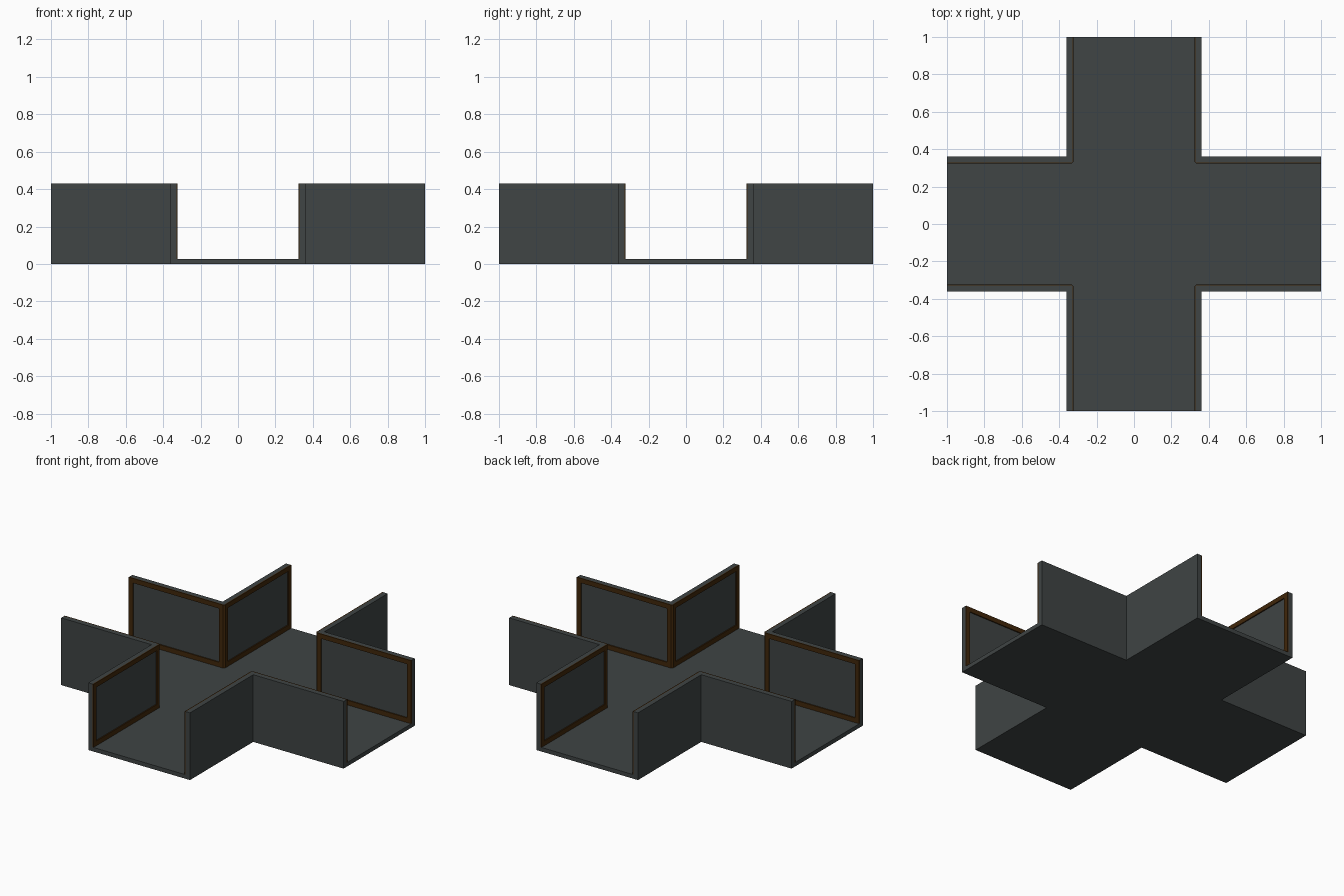
import bpy, bmesh

if "Cube" in bpy.data.objects:
    bpy.data.objects.remove(bpy.data.objects["Cube"])

HALF, INNER, TRIM = 0.36, 0.33, 0.323   # wall outside, wall inside, trim face
FLOOR, TOP, BAND = 0.026, 0.43, 0.03    # floor thickness, wall height, trim width
CUT = 0.333                             # start of the small corner chamfer


def material(name, rgb):
    m = bpy.data.materials.new(name)
    m.diffuse_color = (*rgb, 1)
    m.use_nodes = True
    m.node_tree.nodes["Principled BSDF"].inputs["Base Color"].default_value = m.diffuse_color
    return m


grey = material("dark slate grey", (0.050, 0.058, 0.058))
brown = material("dark brown", (0.052, 0.020, 0.003))


def prism(name, outline, z0, z1, mat, mirror=True):
    """Extrude a plan outline upward, mirrored into all four corners."""
    bm = bmesh.new()
    face = bm.faces.new([bm.verts.new((x, y, z0)) for x, y in outline])
    ext = bmesh.ops.extrude_face_region(bm, geom=[face])
    for v in ext["geom"]:
        if isinstance(v, bmesh.types.BMVert):
            v.co.z = z1
    bmesh.ops.recalc_face_normals(bm, faces=bm.faces)
    me = bpy.data.meshes.new(name)
    bm.to_mesh(me)
    bm.free()
    me.materials.append(mat)
    ob = bpy.data.objects.new(name, me)
    bpy.context.collection.objects.link(ob)
    if mirror:
        mod = ob.modifiers.new("four corners", "MIRROR")
        mod.use_axis = (True, True, False)
        mod.use_mirror_merge = False
    return ob


def trim_outline(end):
    """Thin L along the inner wall with a chamfered corner."""
    return [(TRIM, end), (TRIM, CUT), (CUT, TRIM), (end, TRIM),
            (end, INNER), (INNER, INNER), (INNER, end)]


# cross-shaped floor
h = HALF
prism("floor", [(-1, -h), (-h, -h), (-h, -1), (h, -1), (h, -h), (1, -h),
                (1, h), (h, h), (h, 1), (-h, 1), (-h, h), (-1, h)],
      0, FLOOR, grey, mirror=False)

# L-shaped corner walls
prism("corner_walls", [(INNER, 1), (INNER, INNER), (1, INNER),
                       (1, h), (h, h), (h, 1)], FLOOR, TOP, grey)

# brown frame around each inner wall panel
prism("bottom_rails", trim_outline(1), FLOOR, FLOOR + BAND, brown)
prism("top_rails", trim_outline(1), TOP - BAND, TOP, brown)
z0, z1 = FLOOR + BAND, TOP - BAND
prism("corner_posts", trim_outline(INNER + BAND), z0, z1, brown)
e = 1 - BAND
prism("side_end_posts", [(e, TRIM), (1, TRIM), (1, INNER), (e, INNER)], z0, z1, brown)
prism("front_back_end_posts", [(TRIM, e), (INNER, e), (INNER, 1), (TRIM, 1)], z0, z1, brown)
